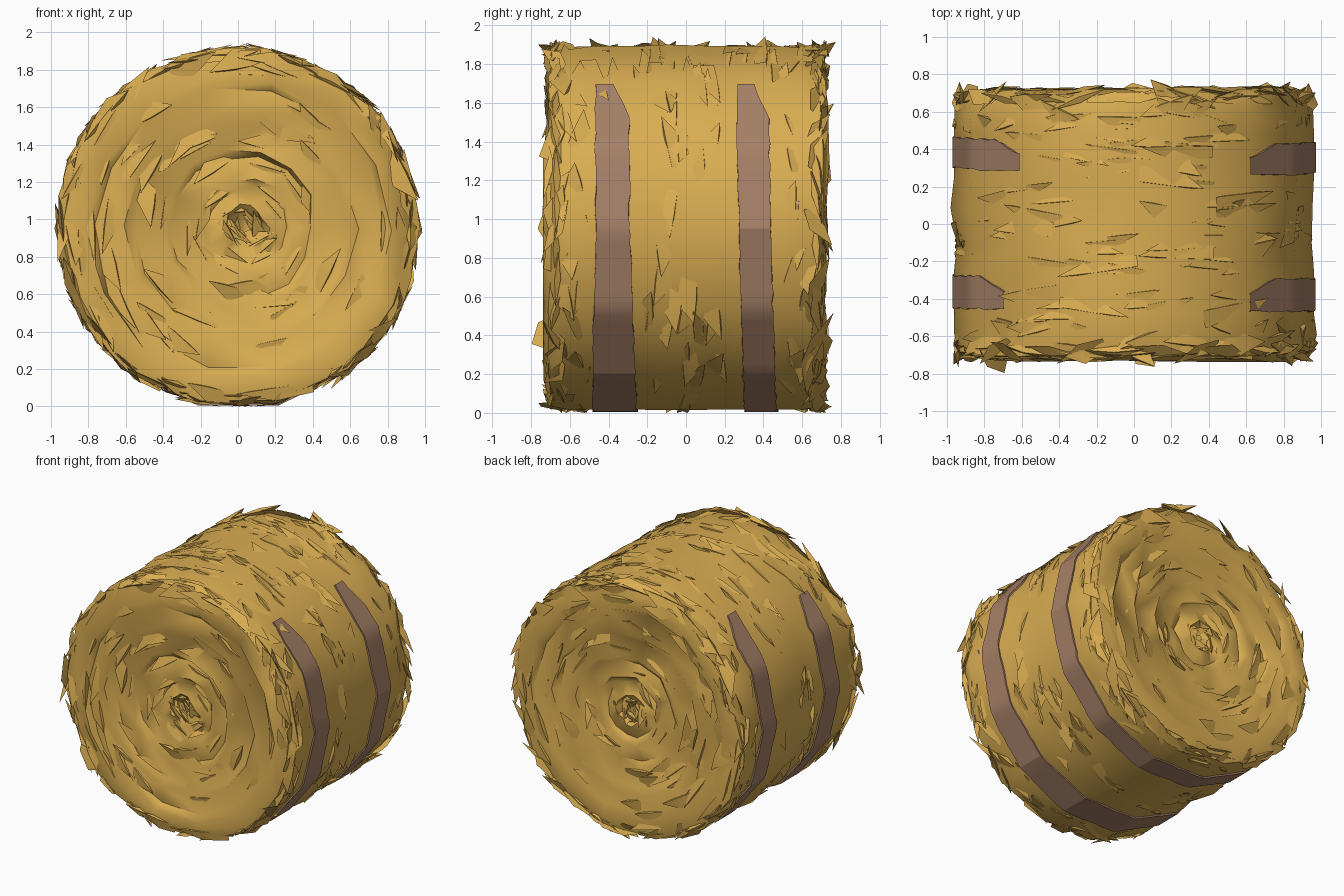
import bpy, bmesh, math, random
from mathutils import Vector

random.seed(5)
if "Cube" in bpy.data.objects:
    bpy.data.objects.remove(bpy.data.objects["Cube"])

SIDES = 14
STEP = math.tau / SIDES
CENTRE = Vector((0, 0, 0.955))
AXIS = Vector((0, 1, 0))
APOTHEM = 0.938
HALF = 0.715
jit = lambda a: random.uniform(-a, a)


def material(name, colour):
    m = bpy.data.materials.new(name)
    m.use_nodes = True
    m.diffuse_color = (*colour, 1)
    m.node_tree.nodes["Principled BSDF"].inputs["Base Color"].default_value = (*colour, 1)
    return m


straw = material("golden straw", (0.70, 0.42, 0.085))
twine = material("brown twine", (0.38, 0.215, 0.135))


def finish(bm, name, mat, angle):
    mesh = bpy.data.meshes.new(name)
    bmesh.ops.recalc_face_normals(bm, faces=bm.faces)
    bm.to_mesh(mesh)
    bm.free()
    mesh.materials.append(mat)
    ob = bpy.data.objects.new(name, mesh)
    bpy.context.collection.objects.link(ob)
    bpy.ops.object.select_all(action="DESELECT")
    ob.select_set(True)
    bpy.context.view_layer.objects.active = ob
    bpy.ops.object.shade_smooth_by_angle(angle=math.radians(angle))


def radial(a):
    return Vector((math.cos(a), 0, math.sin(a)))


def around(a, flip):
    return Vector((-math.sin(a), 0, math.cos(a))) * flip


def facet_radius(a):
    # distance from the axis to the faceted side wall
    return APOTHEM / math.cos((a + STEP) % STEP - STEP / 2)


def end_depth(r):
    # the ends are slightly dished towards the core
    return HALF - 0.04 * max(0, 1 - r / 0.9)


def core_shift(r, s):
    # the rolled core sits a little off the axis
    return Vector((0.045 if s < 0 else -0.02, 0, 0)) * max(0, 1 - r / 0.9)


# Bale body: lumpy side wall and ends made of rolled, stepped layers
LAYERS = [0.94, 0.76, 0.57, 0.38, 0.21, 0.07]
ends = []
for outer, inner in zip(LAYERS, LAYERS[1:]):
    ends += [(outer, end_depth(outer) - 0.02), (inner + 0.045, end_depth(inner) + 0.015)]
ends.append((LAYERS[-1], end_depth(0) - 0.03))

profile = [(r, -y, 0.022) for r, y in reversed(ends)]
profile += [(0.955, y, 0 if 0.2 < abs(y) < 0.5 else 0.02)
            for y in (-0.6, -0.48, -0.25, -0.1, 0.1, 0.25, 0.48, 0.6)]
profile += [(r, y, 0.022) for r, y in ends]

bm = bmesh.new()
rings = []
for r, y, noise in profile:
    ring = []
    for i in range(SIDES):
        a = i * STEP
        low = math.sin(a) < -0.95
        scale = facet_radius(a) * r / 0.955 + (0 if low else jit(noise))
        p = CENTRE + radial(a + jit(noise)) * scale + core_shift(r, y)
        ring.append(bm.verts.new(p + AXIS * (y + jit(noise * 0.8))))
    rings.append(ring)
for lo, hi in zip(rings, rings[1:]):
    for i in range(SIDES):
        j = (i + 1) % SIDES
        bm.faces.new((lo[i], lo[j], hi[j], hi[i]))
bm.faces.new(rings[0])
bm.faces.new(rings[-1])
bmesh.ops.triangulate(bm, faces=bm.faces)
finish(bm, "bale_body", straw, 50)


# Twine straps: open bands that vanish under the straw near the top
def strap(name, y, width, skew, drift, flare, stop):
    bm = bmesh.new()
    steps = 84
    start, stop = math.radians(50), math.radians(stop)
    rows = []
    for k in range(steps + 1):
        a = start + (stop - start) * k / steps
        near_end = min(1, min(k, steps - k) / 4)
        row = []
        for s, lift in ((-1, -0.03), (-1, 0), (1, 0), (1, -0.03)):
            # the end is cut on a slant: the outer edge starts lower
            w = width / 2 * (1 if s < 0 else 0.1 + 0.9 * near_end)
            w *= 1 + flare * max(0, -math.sin(a))
            p = CENTRE + radial(a) * (facet_radius(a) + 0.012 + lift)
            shift = y + skew * math.cos(a) - drift * math.sin(a) + s * w + jit(0.006)
            row.append(bm.verts.new(p + AXIS * shift))
        rows.append(row)
    for lo, hi in zip(rows, rows[1:]):
        for i in range(3):
            bm.faces.new((lo[i], lo[i + 1], hi[i + 1], hi[i]))
    finish(bm, name, twine, 20)


strap("front_strap", -0.37, 0.175, -0.008, 0.005, 0.3, -223)
strap("back_strap", 0.37, 0.165, -0.015, 0.02, 0, -231)


def limit(v):
    # straw is pressed flat by the ground and trimmed to the bale's width
    v.co.z = max(0.0, v.co.z)
    v.co.x = max(-1.0, min(1.0, v.co.x))
    return v


# Straw tufts: long flat slivers that peel off the surface to a sharp tip
def tuft(bm, pos, along, up, length, width, lift):
    side = along.cross(up).normalized()
    lean = random.choice((-1, 1))
    inner, outer = side * width * lean, side * -width * lean
    base = pos - along * length * 0.5
    a = bm.verts.new(base + inner * 0.7 - up * 0.03)
    b = bm.verts.new(base + outer * 0.3 - up * 0.03)
    c = bm.verts.new(pos + inner - up * 0.015)
    d = bm.verts.new(pos + outer * 0.4 + up * (lift * 0.5 + 0.004))
    e = bm.verts.new(pos + outer * 0.5 - up * 0.03)
    tip = bm.verts.new(pos + along * length * 0.5 + outer * 0.4 + up * lift)
    for f in ((a, b, d, c), (c, d, tip), (b, e, d), (d, e, tip), (e, c, tip), (a, c, e, b)):
        bm.faces.new([limit(v) for v in f])


# Tufts on the curved side, kept clear of the visible twine
bm = bmesh.new()
for n in range(420):
    a = random.uniform(0, math.tau)
    y = jit(0.7)
    height = math.sin(a)
    if height < 0.8 and 0.22 < abs(y) < 0.52:
        continue
    if height < -0.9 and abs(y) < 0.55 and n % 3:
        continue
    top = height > 0.6
    up = radial(a)
    slant = 0.2 if abs(y) < 0.54 else 0.45
    along = (around(a, random.choice((-1, 1))) + AXIS * jit(slant)).normalized()
    pos = CENTRE + up * (facet_radius(a) - 0.002) + AXIS * y
    lift = 0.01 if height < -0.8 else random.uniform(0.0, 0.015 if top else 0.03)
    if 0.2 < abs(y) < 0.54 or abs(y) < 0.2:
        length = random.uniform(0.22, 0.45 if top else 0.3)
    else:
        length = random.uniform(0.18, 0.32)
    tuft(bm, pos, along, up, length, random.uniform(0.04, 0.09), lift)
finish(bm, "side_straw", straw, 35)

# Tufts on the two ends, laid along the rolled layers
for name, s in (("front_straw", -1), ("back_straw", 1)):
    bm = bmesh.new()
    up = AXIS * s
    for outer in LAYERS:
        for k in range(int(5 + outer * 24)):
            a = random.uniform(0, math.tau)
            r = max(0.05, outer - random.uniform(0.02, 0.17))
            along = (around(a, random.choice((-1, 1, 1))) + radial(a) * jit(0.2)).normalized()
            pos = CENTRE + radial(a) * r + core_shift(r, s) + up * (end_depth(r) + jit(0.01))
            size = 0.4 + 0.6 * min(1, outer * 1.4)
            tuft(bm, pos, along, up, random.uniform(0.24, 0.42) * size,
                 random.uniform(0.04, 0.09) * size, random.uniform(0.0, 0.025))
    # ragged rim spikes, a few of them leaning out past the end
    for k in range(40):
        a = k * math.tau / 40 + jit(0.06)
        low = math.sin(a) < -0.85
        out = (radial(a) * 0.6 + up * 0.8).normalized()
        stray = random.uniform(0.2, 0.4) if k % 4 == 0 else jit(0.12)
        along = (around(a, random.choice((-1, 1))) + up * stray).normalized()
        pos = CENTRE + radial(a) * (0.915 if low else 0.94) + up * (HALF - 0.025)
        tuft(bm, pos, along, out, random.uniform(0.2, 0.34), random.uniform(0.04, 0.07),
             0.0 if low else random.uniform(0, 0.03))
    finish(bm, name, straw, 35)
